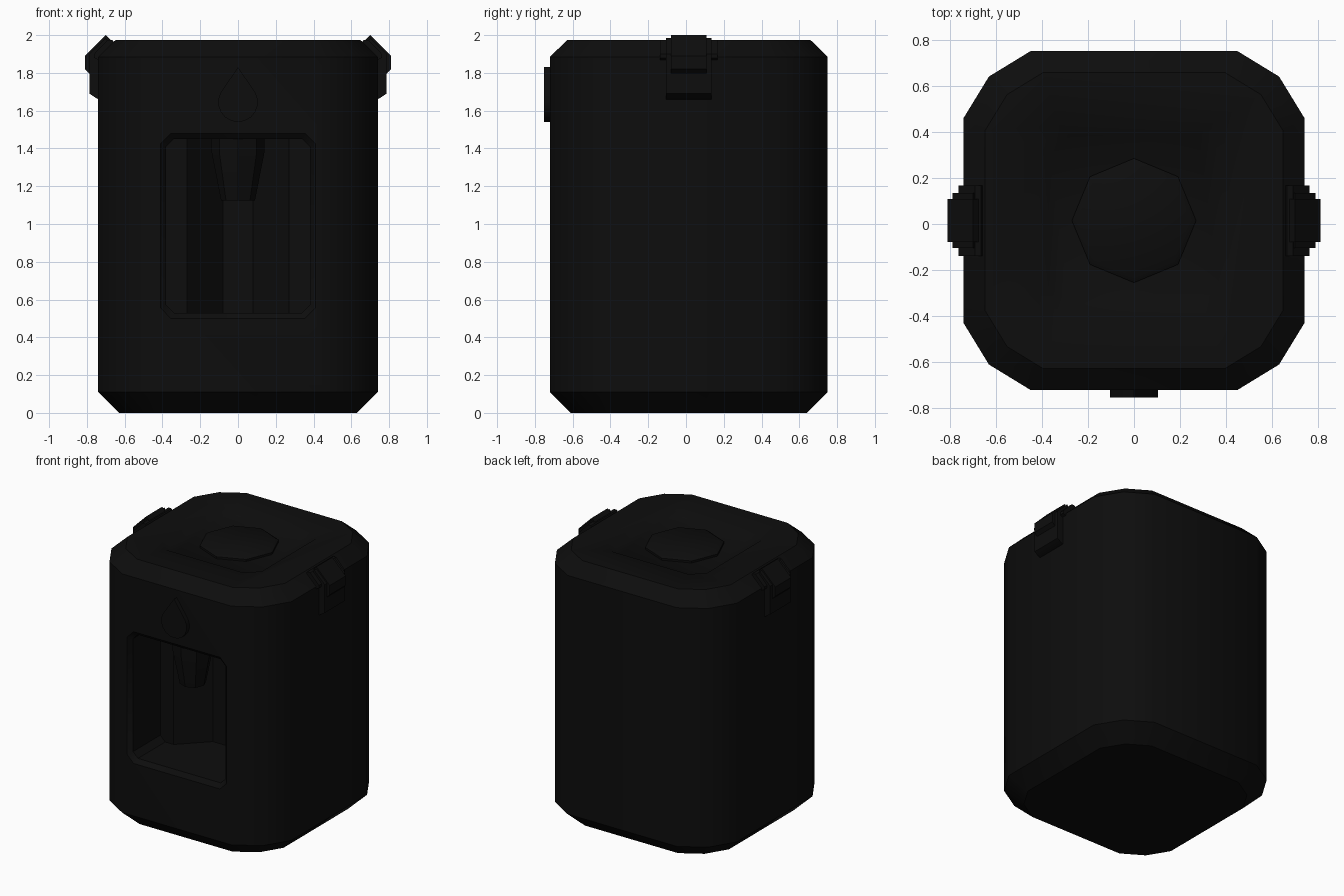
import bpy, bmesh
from math import cos, sin, pi, radians

old = bpy.data.objects.get("Cube")
if old:
    bpy.data.objects.remove(old)

CY = 0.015  # depth centre of the body

black = bpy.data.materials.new("matte_black")
black.use_nodes = True
colour = (0.004, 0.004, 0.004, 1)
black.diffuse_color = colour
black.node_tree.nodes["Principled BSDF"].inputs["Base Color"].default_value = colour


def loft(name, rings):
    """Closed solid through a list of equal-length point rings."""
    bm = bmesh.new()
    loops = [[bm.verts.new(p) for p in ring] for ring in rings]
    n = len(loops[0])
    for a, b in zip(loops, loops[1:]):
        for i in range(n):
            j = (i + 1) % n
            bm.faces.new((a[i], a[j], b[j], b[i]))
    bm.faces.new(loops[0][::-1])
    bm.faces.new(loops[-1])
    bmesh.ops.recalc_face_normals(bm, faces=bm.faces)
    mesh = bpy.data.meshes.new(name)
    bm.to_mesh(mesh)
    bm.free()
    mesh.materials.append(black)
    ob = bpy.data.objects.new(name, mesh)
    bpy.context.collection.objects.link(ob)
    return ob


def activate(ob):
    bpy.ops.object.select_all(action='DESELECT')
    ob.select_set(True)
    bpy.context.view_layer.objects.active = ob


def smooth(ob):
    activate(ob)
    bpy.ops.object.shade_smooth_by_angle(angle=radians(35))


def cut(ob, cutter):
    mod = ob.modifiers.new("cut", 'BOOLEAN')
    mod.operation = 'DIFFERENCE'
    mod.solver = 'EXACT'
    mod.object = cutter
    activate(ob)
    bpy.ops.object.modifier_apply(modifier=mod.name)
    bpy.data.objects.remove(cutter)


def clipped_rect(w, h, c):
    """Rectangle of half sizes w, h with corners clipped by c."""
    q = [(w, h - c), (w - c, h)]
    return (q + [(-x, y) for x, y in q[::-1]]
            + [(-x, -y) for x, y in q] + [(x, -y) for x, y in q[::-1]])


def octagon(r, z, y):
    return [(r * cos(i * pi / 4), y + r * sin(i * pi / 4), z) for i in range(8)]


# Body with two-step corners and chamfered top and bottom
corner = [(0.74, 0.445), (0.63, 0.625), (0.45, 0.735)]
plan = (corner + [(-x, y) for x, y in corner[::-1]]
        + [(-x, -y) for x, y in corner] + [(x, -y) for x, y in corner[::-1]])
levels = [(0, 0.85), (0.11, 1), (1.885, 1), (1.975, 0.875)]
body = loft("body", [[(x * s, CY + y * s, z) for x, y in plan] for z, s in levels])

# Dispensing bay with a bevelled rim and a deeper niche at the back
bay = [(-0.76, 0.03), (-0.72, 0.03), (-0.69, 0), (-0.37, 0)]
cut(body, loft("bay_cutter", [
    [(x, y, 0.99 + z) for x, z in clipped_rect(0.38 + d, 0.46 + d, 0.04 + d / 2)]
    for y, d in bay]))
niche = [(-0.27, -0.45), (-0.27, -0.37), (-0.08, -0.18),
         (0.08, -0.18), (0.27, -0.37), (0.27, -0.45)]
cut(body, loft("niche_cutter", [[(x, y, z) for x, y in niche] for z in (0.53, 1.45)]))

# Shallow sunken panel in the top
panel = [(1.94, 0.37), (1.975, 0.41), (2.0, 0.41)]
cut(body, loft("panel_cutter", [
    [(x, CY + y, z) for x, y in clipped_rect(w, w, 0.09)] for z, w in panel]))
smooth(body)

# Round lid in the top panel
smooth(loft("lid", [octagon(0.27, 1.93, CY), octagon(0.27, 1.955, CY),
                    octagon(0.245, 1.97, CY)]))

# Tapered spout hanging in the bay
smooth(loft("spout", [octagon(0.14, 1.48, -0.53), octagon(0.14, 1.38, -0.53),
                      octagon(0.09, 1.125, -0.53)]))

# Drop-shaped badge on the front
arc = [radians(a) for a in range(150, 391, 20)]
drop = [(0.105 * cos(a), 1.645 + 0.105 * sin(a)) for a in arc] + [(0, 1.83)]
smooth(loft("drop_badge", [[(x, y, z) for x, z in drop] for y in (-0.70, -0.753)]))

# Side latches: stacked layers, each a profile extruded along the depth
layers = {
    "latch_base": (0.153, [(0.65, 1.95), (0.665, 1.975), (0.69, 1.975),
                           (0.762, 1.90), (0.762, 1.88), (0.72, 1.86)]),
    "latch_plate": (0.12, [(0.68, 1.95), (0.70, 1.985), (0.787, 1.90),
                           (0.787, 1.69), (0.74, 1.66), (0.70, 1.66)]),
    "latch_clip": (0.094, [(0.66, 1.96), (0.70, 2.0), (0.81, 1.89),
                           (0.81, 1.82), (0.785, 1.795), (0.72, 1.795)]),
}
for side, sx in (("left", 1), ("right", -1)):
    for part, (half, profile) in layers.items():
        smooth(loft(f"{side}_{part}", [
            [(sx * x, CY + y, z) for x, z in profile] for y in (-half, half)]))
